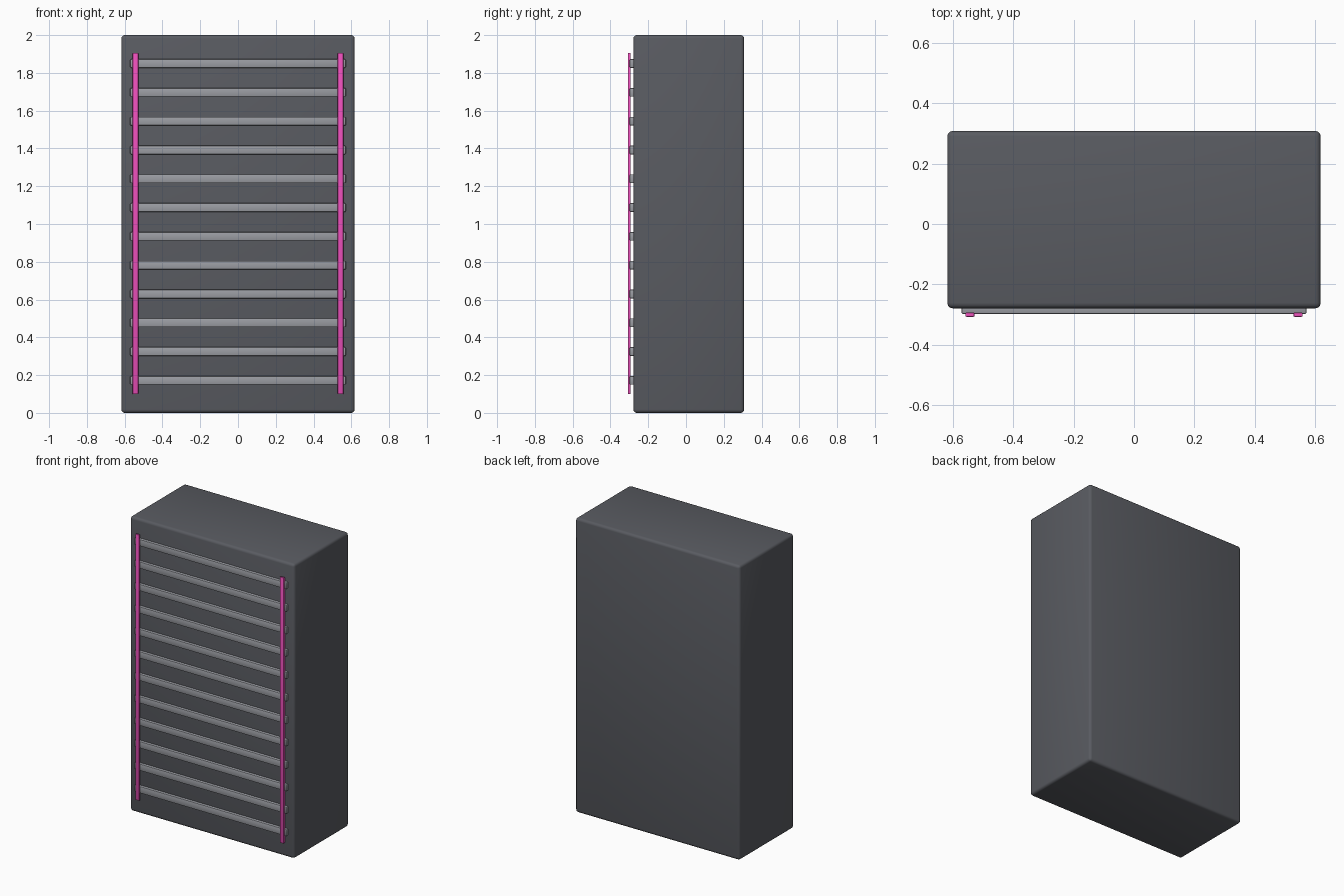
import bpy
import math

if "Cube" in bpy.data.objects:
    bpy.data.objects.remove(bpy.data.objects["Cube"])


def material(name, rgb):
    m = bpy.data.materials.new(name)
    m.diffuse_color = (*rgb, 1.0)
    m.use_nodes = True
    m.node_tree.nodes["Principled BSDF"].inputs["Base Color"].default_value = m.diffuse_color
    return m


def box(name, lo, hi, mat, bevel, segments=2):
    """Bevelled box spanning the corners lo..hi."""
    bpy.ops.mesh.primitive_cube_add(size=1, location=[(a + b) / 2 for a, b in zip(lo, hi)])
    ob = bpy.context.object
    ob.name = name
    ob.scale = [b - a for a, b in zip(lo, hi)]
    bpy.ops.object.transform_apply(location=False, rotation=False, scale=True)
    ob.data.materials.append(mat)
    mod = ob.modifiers.new("bevel", 'BEVEL')
    mod.width = bevel
    mod.segments = segments
    bpy.ops.object.modifier_apply(modifier=mod.name)
    bpy.ops.object.shade_smooth_by_angle(angle=math.radians(35))
    return ob


dark = material("dark_casing", (0.10, 0.105, 0.12))
steel = material("slat_grey", (0.33, 0.34, 0.37))
pink = material("pink_glow", (0.85, 0.08, 0.5))

# Cabinet body
box("cabinet_body", (-0.618, -0.279, 0), (0.618, 0.308, 2), dark, 0.018, 3)

# Twelve horizontal front slats
for i in range(12):
    z = 0.172 + i * 0.1525
    box(f"front_slat_{i + 1}", (-0.571, -0.298, z - 0.023), (0.571, -0.258, z + 0.023),
        steel, 0.005)

# Vertical light strips on both sides
for side, x in (("left", -0.543), ("right", 0.543)):
    box(f"light_strip_{side}", (x - 0.015, -0.307, 0.1), (x + 0.015, -0.293, 1.905),
        pink, 0.003)
